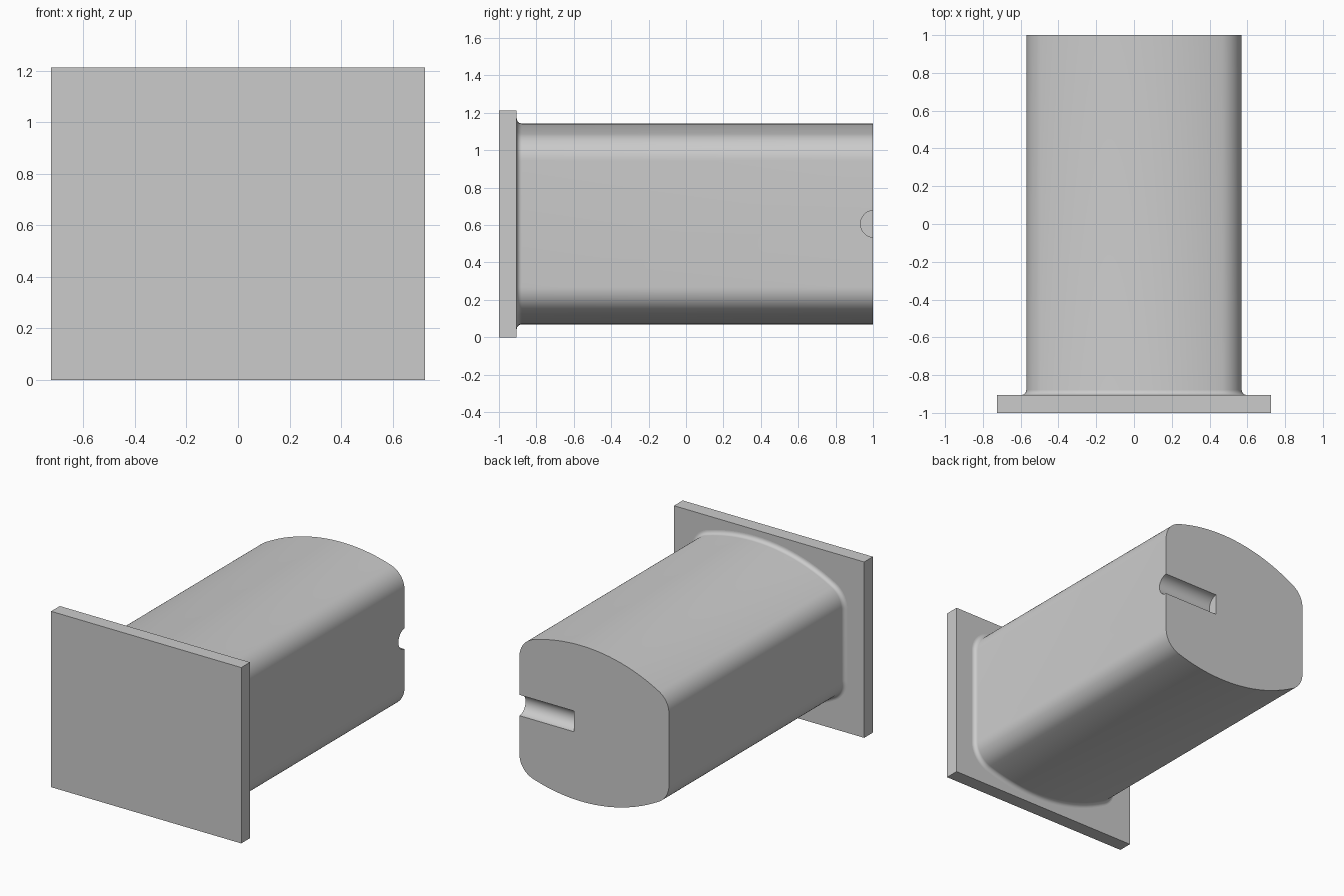
import bpy, bmesh, math

cube = bpy.data.objects.get("Cube")
if cube:
    bpy.data.objects.remove(cube, do_unlink=True)

grey = bpy.data.materials.new("plain_grey")
grey.use_nodes = True
colour = (0.6, 0.6, 0.6, 1)
grey.diffuse_color = colour
grey.node_tree.nodes["Principled BSDF"].inputs["Base Color"].default_value = colour

HALF_W, HALF_H, MID_Z = 0.57, 0.537, 0.606
CROWN_X, CROWN_R, CORNER_R, ROOT_R = 0.1, 1.2, 0.15, 0.027
PLATE_BACK, BACK = -0.905, 1.0


def make_object(name, bm):
    bmesh.ops.recalc_face_normals(bm, faces=bm.faces)
    mesh = bpy.data.meshes.new(name)
    bm.to_mesh(mesh)
    bm.free()
    obj = bpy.data.objects.new(name, mesh)
    bpy.context.collection.objects.link(obj)
    mesh.materials.append(grey)
    return obj


def quarter(side, offset):
    """Rounded corner, then crown up to its apex; side is 1 for +x, -1 for -x."""
    crown_z = HALF_H - CROWN_R
    reach = HALF_W - CORNER_R - side * CROWN_X
    rise = math.sqrt((CROWN_R - CORNER_R) ** 2 - reach ** 2)
    meet = math.atan2(rise, reach)
    points = []
    for i in range(13):
        a = meet * i / 12
        r = CORNER_R + offset
        points.append((reach + r * math.cos(a), crown_z + rise + r * math.sin(a)))
    for i in range(1, 13):
        a = meet + (math.pi / 2 - meet) * i / 12
        r = CROWN_R + offset
        points.append((r * math.cos(a), crown_z + r * math.sin(a)))
    return [(CROWN_X + side * x, z) for x, z in points]


def section(offset):
    """Straight sides with an off-centre crown, mirrored top to bottom."""
    top = quarter(1, offset) + quarter(-1, offset)[-2::-1]
    return top + [(x, -z) for x, z in reversed(top)]


# Flat mounting plate
bm = bmesh.new()
bmesh.ops.create_cube(bm, size=1)
bmesh.ops.scale(bm, vec=(1.45, PLATE_BACK + 1, 2 * MID_Z), verts=bm.verts)
bmesh.ops.translate(bm, vec=(0, (PLATE_BACK - 1) / 2, MID_Z), verts=bm.verts)
make_object("mounting_plate", bm)

# Body with a concave fillet at its root
stations = []
for i in range(9):
    t = math.pi / 2 * i / 8
    stations.append((PLATE_BACK + ROOT_R * (1 - math.cos(t)), ROOT_R * (1 - math.sin(t))))
stations.append((BACK, 0))
bm = bmesh.new()
rings = [[bm.verts.new((x, y, MID_Z + z)) for x, z in section(o)] for y, o in stations]
for a, b in zip(rings, rings[1:]):
    for i in range(len(a)):
        j = (i + 1) % len(a)
        bm.faces.new((a[i], a[j], b[j], b[i]))
bm.faces.new(rings[0])
bm.faces.new(rings[-1])
body = make_object("body", bm)

# Half-round groove across part of the end face
bm = bmesh.new()
bmesh.ops.create_cone(bm, cap_ends=True, segments=48, radius1=0.072, radius2=0.072, depth=0.6)
cutter = make_object("groove_cutter", bm)
cutter.rotation_euler = (0, math.pi / 2, 0)
cutter.location = (0.152 + 0.3, BACK + 0.005, MID_Z)
cutter.hide_render = True

cut = body.modifiers.new("groove", 'BOOLEAN')
cut.operation = 'DIFFERENCE'
cut.solver = 'EXACT'
cut.object = cutter
bpy.ops.object.select_all(action='DESELECT')
bpy.context.view_layer.objects.active = body
body.select_set(True)
bpy.ops.object.modifier_apply(modifier="groove")
bpy.data.objects.remove(cutter, do_unlink=True)
bpy.ops.object.shade_smooth_by_angle(angle=math.radians(30))
